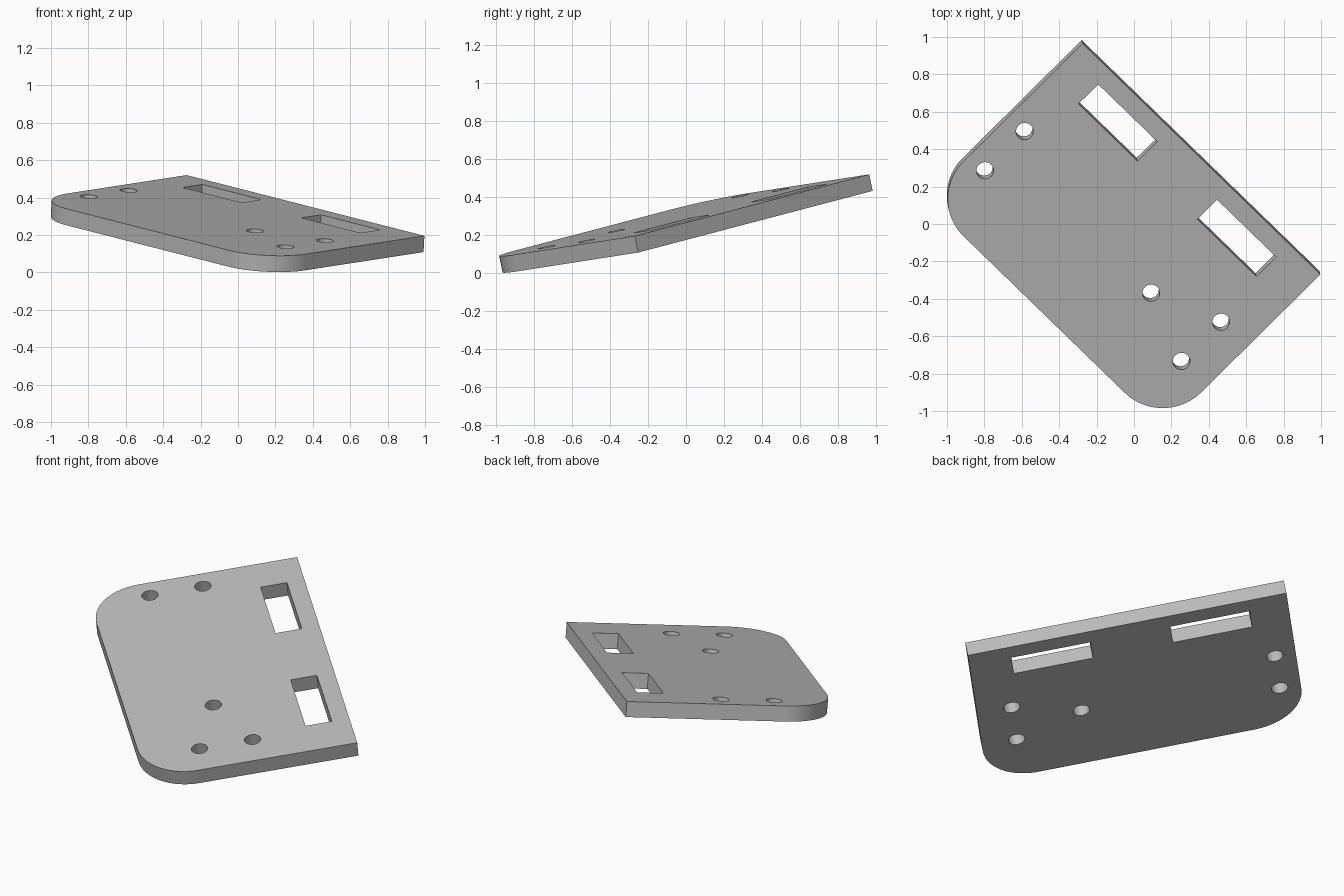
import bpy, bmesh
from math import pi, sin, cos, radians
from mathutils import Matrix, Vector

cube = bpy.data.objects.get("Cube")
if cube:
    bpy.data.objects.remove(cube, do_unlink=True)

LENGTH, WIDTH, THICK, RADIUS = 1.802, 1.19, 0.089, 0.29


def arc(cx, cy, r, start, end, steps):
    """Points along an arc, angles in degrees."""
    angles = [radians(start + (end - start) * i / steps) for i in range(steps + 1)]
    return [(cx + r * cos(a), cy + r * sin(a)) for a in angles]


def rectangle(u0, u1, v0, v1):
    return [(u0, v0), (u1, v0), (u1, v1), (u0, v1)]


# Outline: square corners along one long edge, rounded ones on the other
outline = [(LENGTH, 0), (0, 0)]
outline += arc(RADIUS, RADIUS - WIDTH, RADIUS, 180, 270, 20)
outline += arc(LENGTH - RADIUS, RADIUS - WIDTH, RADIUS, 270, 360, 20)
loops = [outline]

# Two slots near the square edge
for u in (0.218, 1.118):
    loops.append(rectangle(u, u + 0.447, -0.248, -0.099))

# Screw holes: a pair at each end and a single one further in
for u, v in [(0.118, -0.556), (0.118, -0.856), (1.606, -0.556),
             (1.606, -0.856), (1.226, -0.706)]:
    loops.append(arc(u, v, 0.046, 0, 360, 32)[:-1])

# Filled flat curve, extruded to the plate thickness
curve = bpy.data.curves.new("mounting_plate", "CURVE")
curve.dimensions = "2D"
curve.fill_mode = "BOTH"
curve.extrude = THICK / 2
for loop in loops:
    spline = curve.splines.new("POLY")
    spline.points.add(len(loop) - 1)
    for point, (u, v) in zip(spline.points, loop):
        point.co = (u, v, 0, 1)
    spline.use_cyclic_u = True

plate = bpy.data.objects.new("mounting_plate", curve)
bpy.context.collection.objects.link(plate)
bpy.ops.object.select_all(action="DESELECT")
plate.select_set(True)
bpy.context.view_layer.objects.active = plate
bpy.ops.object.convert(target="MESH")
plate = bpy.context.object

# Weld the caps to the walls, then tilt the plate into place
normal = Vector((0.0514, -0.204, 0.977)).normalized()
along = Vector((1.272, -1.235, -0.325))
along = (along - normal * along.dot(normal)).normalized()
across = normal.cross(along)
corner = Vector((-0.275, 0.965, 0.52)) - normal * THICK / 2
tilt = Matrix((along, across, normal)).transposed().to_4x4()

bm = bmesh.new()
bm.from_mesh(plate.data)
bmesh.ops.remove_doubles(bm, verts=bm.verts, dist=0.0001)
bmesh.ops.recalc_face_normals(bm, faces=bm.faces)
bmesh.ops.transform(bm, matrix=Matrix.Translation(corner) @ tilt, verts=bm.verts)
bm.to_mesh(plate.data)
bm.free()
bpy.ops.object.shade_smooth_by_angle(angle=radians(30))

# Plain grey
colour = (0.5, 0.5, 0.5, 1)
grey = bpy.data.materials.new("plain_grey")
grey.use_nodes = True
grey.diffuse_color = colour
grey.node_tree.nodes["Principled BSDF"].inputs["Base Color"].default_value = colour
plate.data.materials.clear()
plate.data.materials.append(grey)
